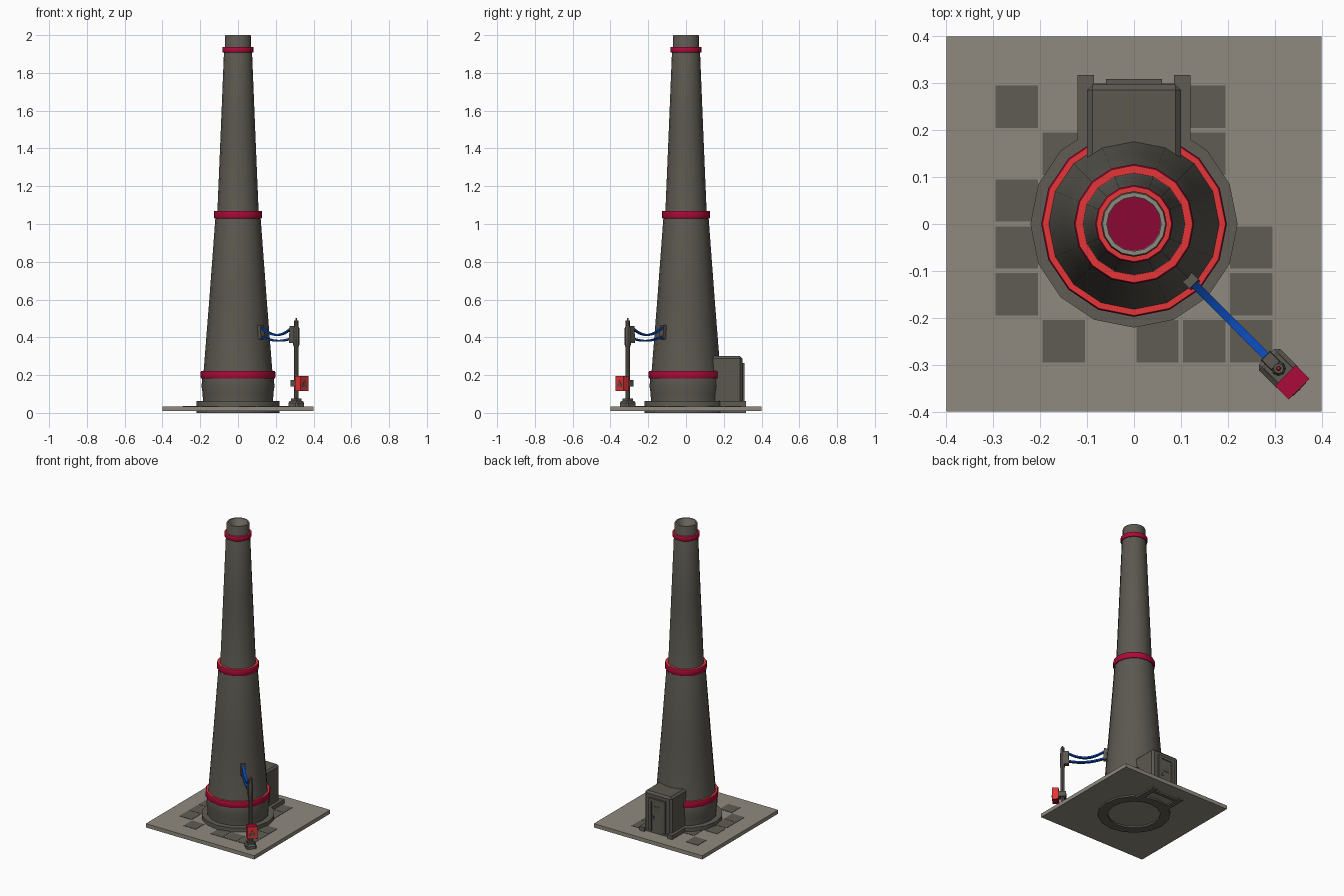
import bpy, bmesh, math
from mathutils import Matrix, Vector

if "Cube" in bpy.data.objects:
    bpy.data.objects.remove(bpy.data.objects["Cube"])


def mat(name, r, g, b):
    m = bpy.data.materials.new(name)
    m.diffuse_color = (r, g, b, 1)
    m.use_nodes = True
    m.node_tree.nodes["Principled BSDF"].inputs["Base Color"].default_value = m.diffuse_color
    return m


STONE = mat("light stone", 0.275, 0.255, 0.21)
GREY = mat("dark grey", 0.105, 0.098, 0.08)
TILE = mat("tile grey", 0.115, 0.108, 0.087)
CRIMSON = mat("crimson", 0.41, 0.003, 0.04)
DEEP = mat("deep crimson", 0.26, 0.002, 0.036)
RED = mat("bright red", 0.78, 0.035, 0.04)
BLUE = mat("cable blue", 0.003, 0.065, 0.46)

# local frame of the post: x points outward to the front right corner
POST = Matrix.Rotation(-math.pi / 4, 4, 'Z')
I4 = Matrix.Identity(4)


def finish(name, bm, mats, m=I4, smooth=False, rule=None):
    bmesh.ops.recalc_face_normals(bm, faces=bm.faces)
    bm.normal_update()
    if rule:
        for f in bm.faces:
            f.material_index = rule(f)
    me = bpy.data.meshes.new(name)
    bm.to_mesh(me)
    bm.free()
    for k in mats:
        me.materials.append(k)
    ob = bpy.data.objects.new(name, me)
    ob.matrix_world = m
    bpy.context.collection.objects.link(ob)
    if smooth:
        bpy.ops.object.select_all(action='DESELECT')
        ob.select_set(True)
        bpy.context.view_layer.objects.active = ob
        bpy.ops.object.shade_smooth_by_angle(angle=math.radians(35))
    return ob


def box(name, lo, hi, mats, m=I4, bevel=0, rule=None, taper=1):
    lo, hi = Vector(lo), Vector(hi)
    c, s = (lo + hi) / 2, hi - lo
    bm = bmesh.new()
    bmesh.ops.create_cube(bm, size=1)
    for v in bm.verts:
        k = taper if v.co.z > 0 else 1
        v.co = Vector((v.co.x * s.x * k, v.co.y * s.y * k, v.co.z * s.z)) + c
    if bevel:
        bmesh.ops.bevel(bm, geom=bm.edges[:], offset=bevel, segments=1, affect='EDGES')
    return finish(name, bm, mats, m, rule=rule)


def lathe(name, profile, mats, n=16, closed=False, smooth=True, m=I4, rule=None):
    bm = bmesh.new()
    rings = [[bm.verts.new((r * math.cos(2 * math.pi * i / n), r * math.sin(2 * math.pi * i / n), z))
              for i in range(n)] for r, z in profile]
    pairs = list(zip(rings, rings[1:])) + ([(rings[-1], rings[0])] if closed else [])
    for a, b in pairs:
        for i in range(n):
            j = (i + 1) % n
            bm.faces.new((a[i], a[j], b[j], b[i]))
    if not closed:
        bm.faces.new(rings[0])
        bm.faces.new(rings[-1])
    return finish(name, bm, mats, m, smooth, rule)


# ground slab
box("ground_slab", (-.4, -.4, .01), (.4, .4, .035), [STONE])
# scattered dark paving tiles
for x, y in [(-5, 5), (-5, 1), (-5, -1), (-5, -3), (-3, -5), (1, -5), (3, -5),
             (5, -1), (5, -3), (5, -5), (3, 5), (3, 3), (-3, 3)]:
    box("paving_tile", (x * .05 - .045, y * .05 - .045, .033),
        (x * .05 + .045, y * .05 + .045, .037), [TILE])

# plinth ring and the two kerbs beside the doorway
lathe("plinth_ring", [(.16, 0), (.221, 0), (.221, .062), (.16, .062)], [TILE], closed=True)
for s in (-1, 1):
    box("door_kerb", (min(s * .085, s * .12), .14, 0), (max(s * .085, s * .12), .318, .062), [TILE])
box("door_sill", (-.085, .28, 0), (.085, .30, .05), [TILE])


# tapering chimney, hollow at the top: pale rim and bore, crimson floor inside
def shaft_colour(f):
    c = f.calc_center_median()
    if c.z < 1.85 or c.z > 1.995:
        return 0 if c.z < 1.7 or f.normal.z < .5 else (2 if c.z > 1.995 else 1)
    inward = f.normal.x * c.x + f.normal.y * c.y < -.01
    if f.normal.z > .9:
        return 1
    return 2 if inward else 0


lathe("chimney_shaft",
      [(.186, .06), (.187, .10), (.193, .14), (.190, .18), (.182, .22), (.152, .6), (.120, 1.03),
       (.109, 1.07), (.091, 1.5), (.074, 1.92), (.070, 1.93), (.070, 1.992), (.067, 2.0), (.058, 2.0),
       (.057, 1.86)], [GREY, DEEP, STONE], rule=shaft_colour)


# crimson bands with bright red upper lips
def band(z0, z1, r0, rin):
    h = z1 - z0
    lathe("band", [(rin, z0), (r0 - .003, z0), (r0, z0 + h * .15), (r0, z0 + h * .85),
                   (r0 - .003, z1), (rin, z1)], [CRIMSON, RED], closed=True,
          rule=lambda f: int(f.normal.z > .8))


band(.182, .222, .198, .170)
band(1.03, 1.07, .128, .104)
band(1.907, 1.938, .083, .066)

# entrance hut at the back
box("hut", (-.1, .10, .034), (.1, .298, .30), [GREY], bevel=.012)
for s in (-1, 1):
    box("door_jamb", (s * .05 - .01, .29, .05), (s * .05 + .01, .309, .265), [GREY])
box("door_lintel", (-.06, .29, .245), (.06, .309, .265), [GREY])
box("door_panel", (-.04, .29, .05), (.04, .303, .245), [TILE])
box("door_window", (-.022, .30, .165), (.022, .306, .215), [GREY])
box("door_handle", (.024, .30, .13), (.032, .309, .15), [GREY])

# post at the front right corner
P = POST @ Matrix.Translation((.436, 0, 0))
box("post_foot", (-.036, -.032, .02), (.036, .032, .062), [TILE], P, bevel=.009)
box("post_collar", (-.02, -.02, .06), (.02, .02, .075), [GREY], P)
lathe("post_shaft", [(.013, .06), (.013, .35), (.016, .36), (.016, .45), (.011, .46), (.011, .49)],
      [GREY], n=8, m=P)
lathe("post_tip", [(.005, .49), (.005, .498), (.002, .503)], [RED], n=8, m=P)
box("box_clamp", (-.022, -.022, .14), (.024, .022, .175), [GREY], P)

# red control box with warning sign
box("control_box", (.021, -.031, .117), (.062, .031, .196), [RED, CRIMSON], P,
    rule=lambda f: int(abs(f.normal.z) > .5))
bm = bmesh.new()
f = bm.faces.new([bm.verts.new((.064, y, z)) for y, z in ((-.02, .138), (.02, .138), (0, .175))])
for v in bmesh.ops.extrude_face_region(bm, geom=[f])["geom"]:
    if isinstance(v, bmesh.types.BMVert):
        v.co.x -= .004
finish("warning_sign", bm, [GREY], P)
box("sign_mark", (.063, -.002, .145), (.0655, .002, .160), [RED], P)

# cable brackets on the post and the chimney
box("post_bracket", (-.04, -.014, .37), (-.008, .014, .46), [GREY], P, taper=.9)
B = POST @ Matrix.Translation((.174, 0, .428)) @ Matrix.Rotation(-.07, 4, 'Y')
box("chimney_bracket", (-.03, -.014, -.038), (.01, .014, .038), [GREY], B)


# sagging cables
def cable(za, zb, sag):
    bm = bmesh.new()
    prev, n, x0, x1 = None, 12, .175, .402
    for i in range(n + 1):
        t = i / n
        x, z = x0 + (x1 - x0) * t, za + (zb - za) * t - sag * 4 * t * (1 - t)
        ring = [bm.verts.new((x, y, z + d)) for y, d in
                ((-.009, -.005), (.009, -.005), (.009, .005), (-.009, .005))]
        if prev:
            for k in range(4):
                bm.faces.new((prev[k], prev[(k + 1) % 4], ring[(k + 1) % 4], ring[k]))
        else:
            bm.faces.new(ring)
        prev = ring
    bm.faces.new(prev)
    finish("cable", bm, [BLUE], POST, smooth=True)


cable(.455, .45, .04)
cable(.405, .395, .018)
